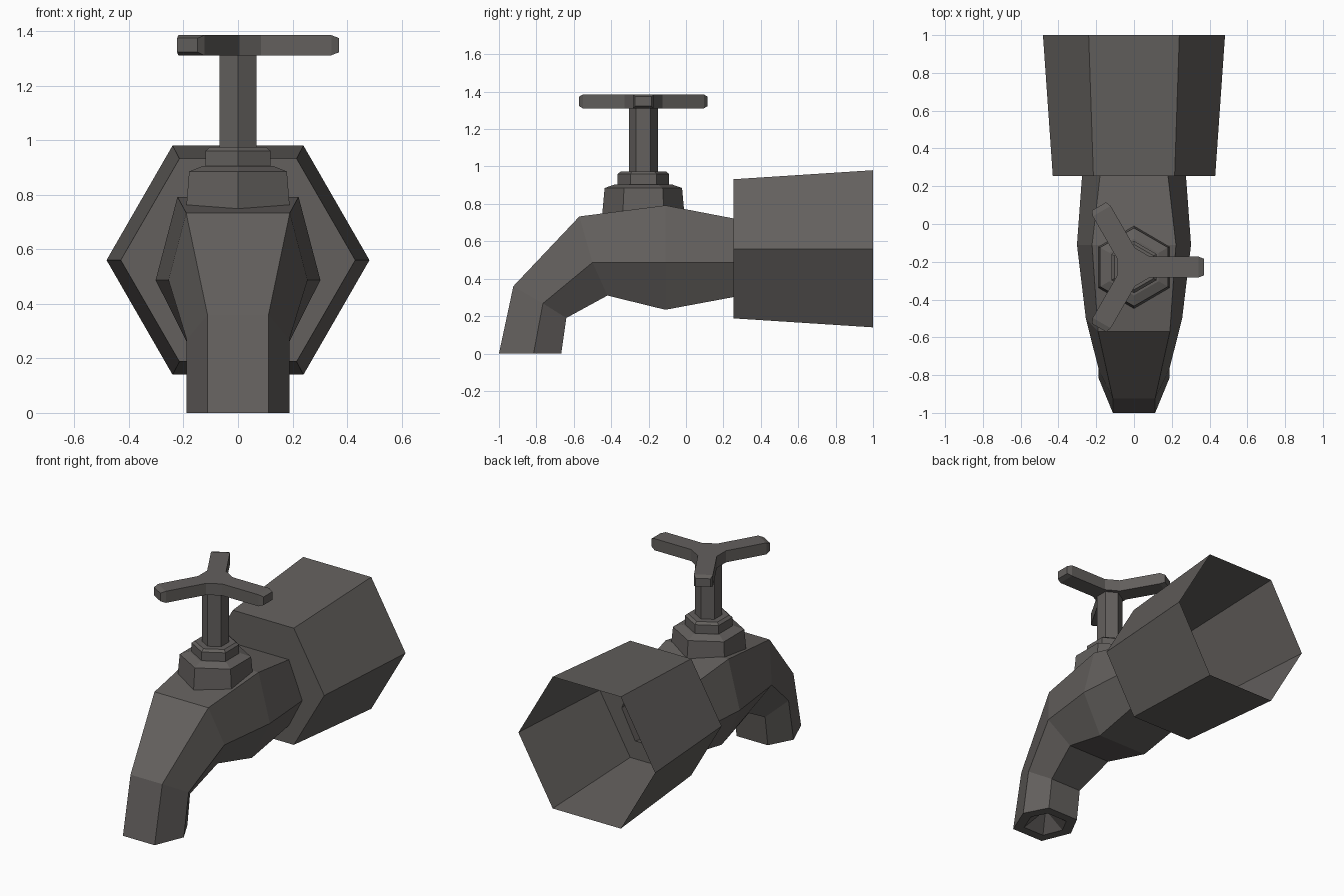
import bpy, bmesh, math

if "Cube" in bpy.data.objects:
    bpy.data.objects.remove(bpy.data.objects["Cube"])

iron = bpy.data.materials.new("dark grey iron")
iron.diffuse_color = (0.125, 0.116, 0.11, 1)
iron.use_nodes = True
iron.node_tree.nodes["Principled BSDF"].inputs["Base Color"].default_value = iron.diffuse_color


def finish(bm, name):
    mesh = bpy.data.meshes.new(name)
    bmesh.ops.recalc_face_normals(bm, faces=bm.faces)
    bm.to_mesh(mesh)
    bm.free()
    mesh.materials.append(iron)
    ob = bpy.data.objects.new(name, mesh)
    bpy.context.collection.objects.link(ob)
    return ob


def loft(bm, rings):
    """Bridge a list of equal-length point rings; returns the vertex rings."""
    vr = [[bm.verts.new(p) for p in ring] for ring in rings]
    for a, b in zip(vr, vr[1:]):
        n = len(a)
        for i in range(n):
            bm.faces.new((a[i], a[(i + 1) % n], b[(i + 1) % n], b[i]))
    return vr


def section(top, mid, low):
    """Six-sided section from (half width, y, z) of its upper, side and lower corners."""
    (tx, ty, tz), (mx, my, mz), (lx, ly, lz) = top, mid, low
    return [(-tx, ty, tz), (tx, ty, tz), (mx, my, mz),
            (lx, ly, lz), (-lx, ly, lz), (-mx, my, mz)]


def turned(name, profile):
    """Six-sided upright part around the valve axis from (radius, z) pairs."""
    bm = bmesh.new()
    rings = [[(r * math.sin(i * math.pi / 3), AXIS_Y + r * math.cos(i * math.pi / 3), z)
              for i in range(6)] for r, z in profile]
    vr = loft(bm, rings)
    bm.faces.new(vr[0])
    bm.faces.new(vr[-1])
    return finish(bm, name)


AXIS_Y = -0.228

# Tap body: open socket, stepped shoulder, bent spout and recessed outlet
bm = bmesh.new()
rings = [
    section((0.24, 1, 0.98), (0.482, 1, 0.56), (0.24, 1, 0.14)),
    section((0.215, 0.255, 0.932), (0.43, 0.255, 0.56), (0.215, 0.255, 0.188)),
    section((0.18, 0.255, 0.722), (0.275, 0.255, 0.487), (0.18, 0.255, 0.302)),
    section((0.222, -0.11, 0.792), (0.302, -0.11, 0.487), (0.175, -0.11, 0.234)),
    section((0.19, -0.57, 0.733), (0.255, -0.5, 0.487), (0.15, -0.42, 0.31)),
    section((0.112, -0.923, 0.36), (0.188, -0.765, 0.268), (0.11, -0.64, 0.19)),
    section((0.112, -1, 0), (0.188, -0.815, 0), (0.11, -0.667, 0)),
]
cy = -0.83
rings.append([(x * 0.66, cy + (y - cy) * 0.66, 0) for x, y, z in rings[-1]])
last = loft(bm, rings)[-1]
apex = bm.verts.new((0, cy, 0.1))
for i in range(6):
    bm.faces.new((last[i], last[(i + 1) % 6], apex))
finish(bm, "tap_body")

# Bonnet, gland nut and stem
turned("bonnet", [(0.224, 0.7), (0.207, 0.885), (0.15, 0.905)])
turned("gland_nut", [(0.138, 0.89), (0.138, 0.96), (0.12, 0.974)])
turned("valve_stem", [(0.078, 0.96), (0.078, 1.33)])

# Three-armed handle with chamfered tips
bm = bmesh.new()
outline = []
for k in range(3):
    a = k * 2 * math.pi / 3
    for x, y in [(0.085, -0.055), (0.342, -0.055), (0.342, 0.055), (0.085, 0.055)]:
        outline.append((x * math.cos(a) - y * math.sin(a),
                        AXIS_Y + x * math.sin(a) + y * math.cos(a)))
low, high = loft(bm, [[(x, y, z) for x, y in outline] for z in (1.311, 1.385)])
bm.faces.new(low)
bm.faces.new(high)
bmesh.ops.recalc_face_normals(bm, faces=bm.faces)
bm.normal_update()
tips = [f for f in bm.faces if len(f.verts) == 4
        and math.hypot(f.calc_center_median().x, f.calc_center_median().y - AXIS_Y) > 0.3]
bmesh.ops.inset_individual(bm, faces=tips, thickness=0.016, depth=0.029)
finish(bm, "handle")
